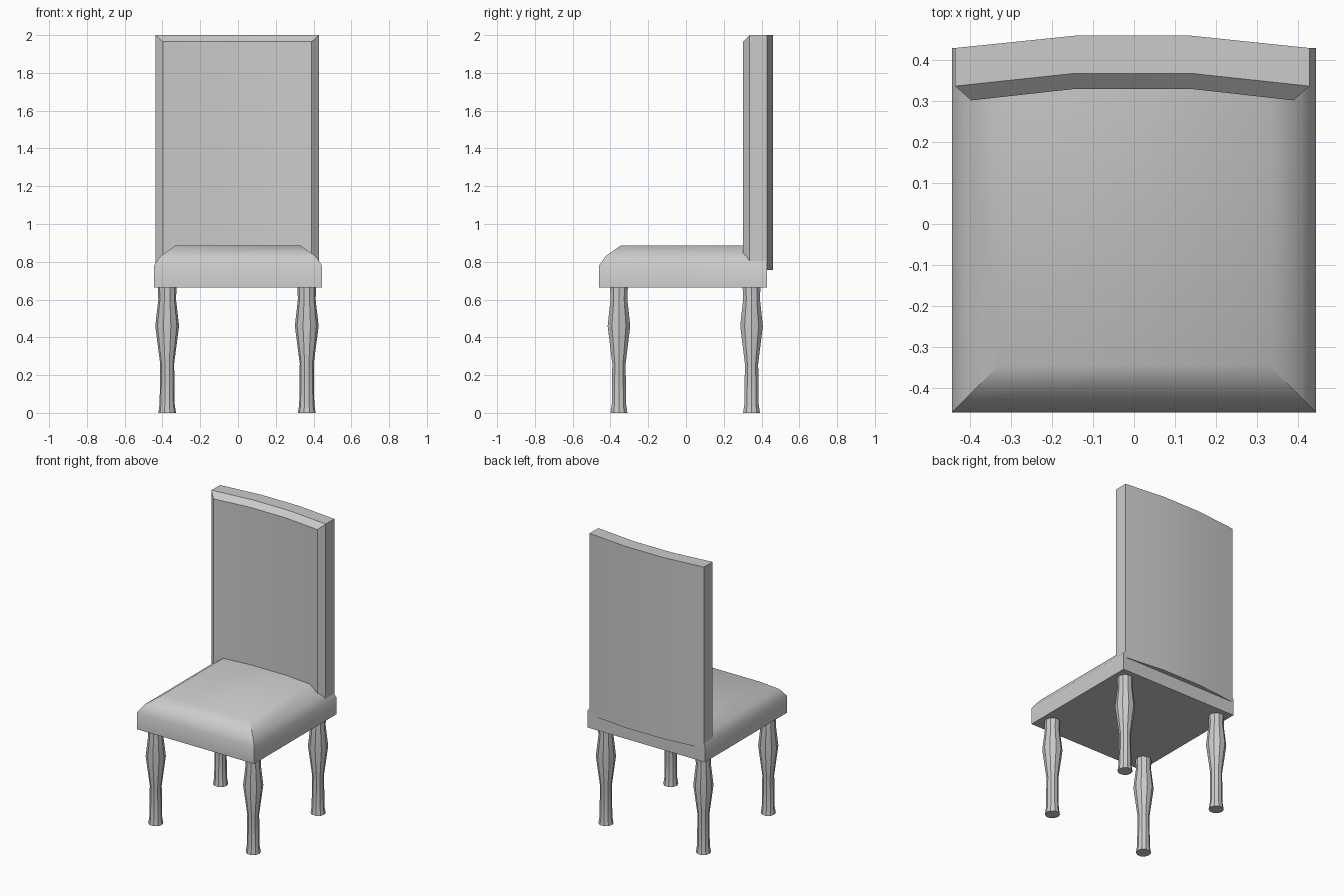
import bpy, math

if "Cube" in bpy.data.objects:
    bpy.data.objects.remove(bpy.data.objects["Cube"])


def make_object(name, verts, faces, angle=35):
    mesh = bpy.data.meshes.new(name)
    mesh.from_pydata(verts, [], faces)
    obj = bpy.data.objects.new(name, mesh)
    bpy.context.collection.objects.link(obj)
    bpy.ops.object.select_all(action='DESELECT')
    obj.select_set(True)
    bpy.context.view_layer.objects.active = obj
    bpy.ops.object.mode_set(mode='EDIT')
    bpy.ops.mesh.select_all(action='SELECT')
    bpy.ops.mesh.normals_make_consistent(inside=False)
    bpy.ops.object.mode_set(mode='OBJECT')
    bpy.ops.object.shade_smooth_by_angle(angle=math.radians(angle))
    return obj


def loft(name, rings, angle=35):
    """Join equal-length rings with quads and cap both ends."""
    n = len(rings[0])
    verts = [v for ring in rings for v in ring]
    faces = [list(range(n)), list(range(len(verts) - n, len(verts)))]
    for k in range(len(rings) - 1):
        for i in range(n):
            j = (i + 1) % n
            faces.append([k * n + i, k * n + j, (k + 1) * n + j, (k + 1) * n + i])
    return make_object(name, verts, faces, angle)


# Cushioned seat: inset steps on the front and sides, straight at the back
seat_rings = []
for z, inset in [(0.665, 0), (0.78, 0), (0.83, 0.035), (0.887, 0.115)]:
    x, front, back = 0.445 - inset, -0.46 + inset, 0.43
    seat_rings.append([(-x, front, z), (x, front, z), (x, back, z), (-x, back, z)])
loft("seat", seat_rings, 40)


# Curved backrest: slices from back to front, chamfered at the front edge
def back_slice(half, y_edge, y_mid, top):
    cx = -0.004
    plan = [(cx - half, y_edge), (-0.145, y_mid), (0.14, y_mid), (cx + half, y_edge)]
    return ([(x, y, 0.757) for x, y in plan]
            + [(x, y, top) for x, y in reversed(plan)])


def backrest():
    slices = [back_slice(0.433, 0.43, 0.46, 2.0),
              back_slice(0.433, 0.337, 0.368, 2.0),
              back_slice(0.394, 0.302, 0.33, 1.965)]
    verts = [v for s in slices for v in s]
    faces = []
    for k in range(2):
        for i in range(8):
            j = (i + 1) % 8
            faces.append([k * 8 + i, k * 8 + j, k * 8 + 8 + j, k * 8 + 8 + i])
    # front and back panels in three vertical strips
    for base in (0, 16):
        for i in range(3):
            faces.append([base + i, base + i + 1, base + 6 - i, base + 7 - i])
    make_object("backrest", verts, faces, 30)


backrest()

# Turned legs
LEG = [(0.0, 0.047), (0.045, 0.040), (0.26, 0.037), (0.46, 0.063),
       (0.60, 0.047), (0.68, 0.050)]
SIDES = 10
for row, y in (("front", -0.355), ("back", 0.347)):
    for side, x in (("left", -0.375), ("right", 0.364)):
        rings = [[(x + r * math.cos(math.tau * i / SIDES),
                   y + r * math.sin(math.tau * i / SIDES), z) for i in range(SIDES)]
                 for z, r in LEG]
        loft(f"{row}_{side}_leg", rings, 30)
